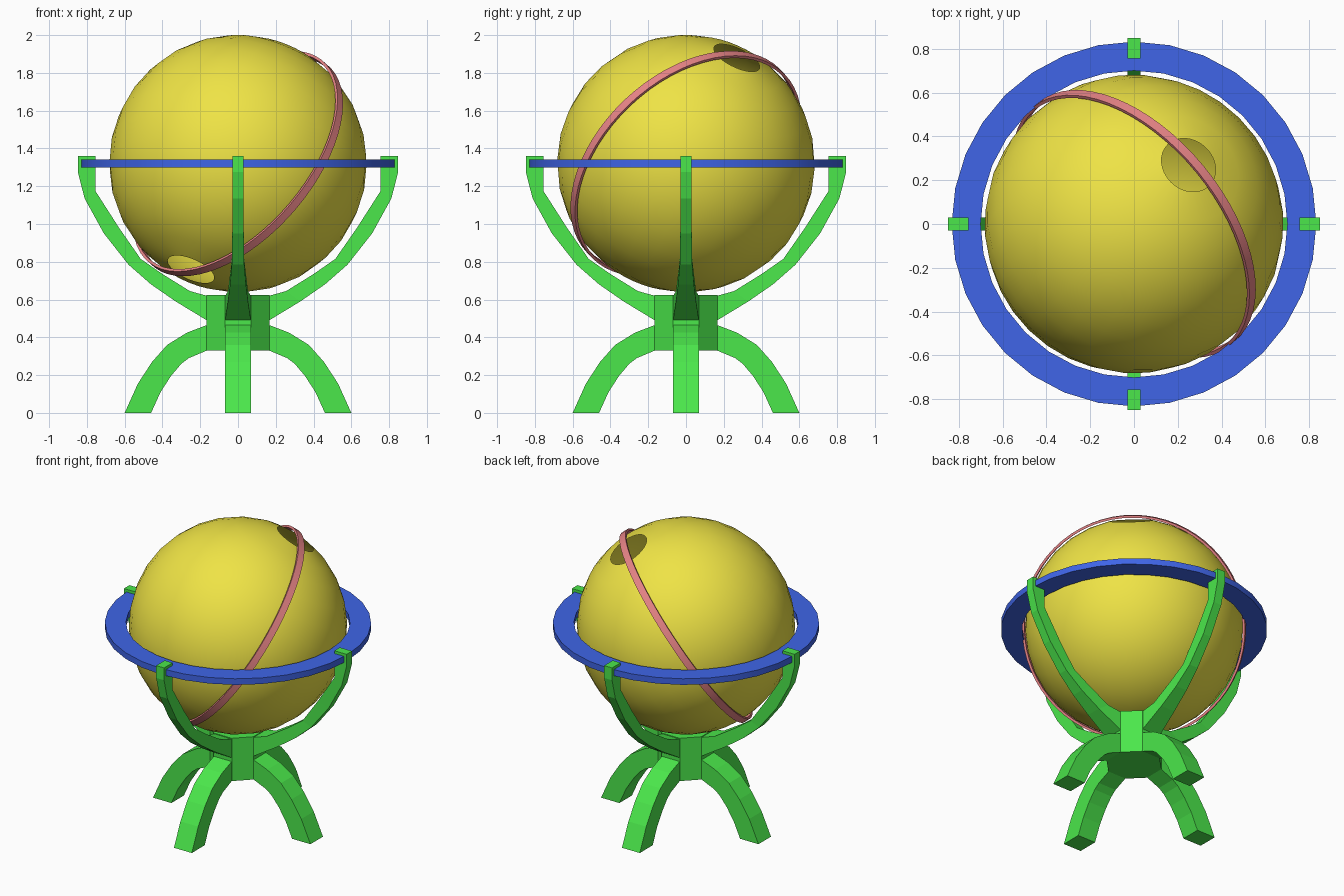
import bpy, bmesh, math
from mathutils import Vector, Matrix

if "Cube" in bpy.data.objects:
    bpy.data.objects.remove(bpy.data.objects["Cube"])

CENTRE = Vector((0, 0, 1.32))
AXIS = Vector((0.25, 0.27, 0.562)).normalized()


def material(name, rgb):
    m = bpy.data.materials.new(name)
    m.diffuse_color = (*rgb, 1)
    m.use_nodes = True
    m.node_tree.nodes["Principled BSDF"].inputs["Base Color"].default_value = m.diffuse_color
    return m


GREEN = material("green", (0.07, 0.80, 0.07))
BLUE = material("blue", (0.05, 0.13, 0.80))
RED = material("red", (0.80, 0.23, 0.24))
YELLOW = material("yellow", (0.86, 0.77, 0.06))


def finish(name, bm, mat, smooth=None, fix=True):
    if fix:
        bmesh.ops.recalc_face_normals(bm, faces=bm.faces)
    me = bpy.data.meshes.new(name)
    bm.to_mesh(me)
    bm.free()
    me.materials.append(mat)
    ob = bpy.data.objects.new(name, me)
    bpy.context.collection.objects.link(ob)
    if smooth:
        bpy.ops.object.select_all(action='DESELECT')
        bpy.context.view_layer.objects.active = ob
        ob.select_set(True)
        bpy.ops.object.shade_smooth_by_angle(angle=math.radians(smooth))
    return ob


def sweep(bm, sections, closed=False):
    """Join four-point sections into a bar, capped unless closed."""
    rows = [[bm.verts.new(p) for p in s] for s in sections]
    pairs = list(zip(rows, rows[1:]))
    if closed:
        pairs.append((rows[-1], rows[0]))
    else:
        bm.faces.new(rows[0])
        bm.faces.new(rows[-1])
    for a, b in pairs:
        for i in range(4):
            j = (i + 1) % 4
            bm.faces.new((a[i], a[j], b[j], b[i]))


def band(name, inner, outer, height, segs, normal, mat, smooth=None):
    """Flat-sided ring around the globe centre."""
    bm = bmesh.new()
    h = height / 2
    prof = [(inner, -h), (outer, -h), (outer, h), (inner, h)]
    angles = [2 * math.pi * k / segs for k in range(segs)]
    sweep(bm, [[(r * math.cos(a), r * math.sin(a), z) for r, z in prof] for a in angles], True)
    rot = Vector((0, 0, 1)).rotation_difference(normal).to_matrix().to_4x4()
    bm.transform(Matrix.Translation(CENTRE) @ rot)
    return finish(name, bm, mat, smooth)


def limbs(name, stations):
    """Four copies of a bar; stations are (outer x, z, inner x, z, half width)."""
    secs = [[(ox, -w, oz), (ox, w, oz), (ix, w, iz), (ix, -w, iz)]
            for ox, oz, ix, iz, w in stations]
    for k, side in enumerate(("right", "back", "left", "front")):
        bm = bmesh.new()
        sweep(bm, secs)
        bm.transform(Matrix.Rotation(k * math.pi / 2, 4, 'Z'))
        finish(f"{side}_{name}", bm, GREEN)


# Tilted hollow globe, open at both poles
bm = bmesh.new()
bmesh.ops.create_uvsphere(bm, u_segments=32, v_segments=16, radius=0.682)
poles = [v for v in bm.verts if abs(v.co.z) > 0.68]
bmesh.ops.delete(bm, geom=poles, context='VERTS')
tilt = Vector((0, 0, 1)).rotation_difference(AXIS).to_matrix().to_4x4()
bm.transform(Matrix.Translation(CENTRE) @ tilt)
finish("globe", bm, YELLOW, 40, fix=False)

# Thin meridian band through the poles, and the level horizon ring
band("meridian_band", 0.69, 0.705, 0.045, 64, Vector((0.64, 0.525, -0.56)), RED, 30)
horizon = band("horizon_ring", 0.70, 0.832, 0.042, 32, Vector((0, 0, 1)), BLUE, 30)

# Octagonal hub
bm = bmesh.new()
bmesh.ops.create_cone(bm, cap_ends=True, segments=8, radius1=0.166 / math.cos(math.pi / 8),
                      radius2=0.166 / math.cos(math.pi / 8), depth=0.295)
# turn so that flats face the four limbs
flat = max((f for f in bm.faces if abs(f.normal.z) < 0.5), key=lambda f: f.normal.x)
turn = -math.atan2(flat.normal.y, flat.normal.x)
bm.transform(Matrix.Translation((0, 0, 0.4775)) @ Matrix.Rotation(turn, 4, 'Z'))
finish("hub", bm, GREEN)

# Curved arms holding the horizon ring
limbs("arm", [
    (0.165, 0.49, 0.165, 0.62, 0.068),
    (0.33, 0.59, 0.255, 0.645, 0.053),
    (0.46, 0.68, 0.40, 0.735, 0.042),
    (0.58, 0.785, 0.515, 0.815, 0.033),
    (0.71, 0.95, 0.63, 0.98, 0.03),
    (0.812, 1.135, 0.755, 1.175, 0.03),
    (0.848, 1.275, 0.755, 1.275, 0.03),
    (0.848, 1.36, 0.755, 1.36, 0.03),
])

# Curved feet
limbs("leg", [
    (0.165, 0.465, 0.165, 0.33, 0.068),
    (0.27, 0.425, 0.26, 0.29, 0.068),
    (0.375, 0.36, 0.30, 0.26, 0.068),
    (0.455, 0.27, 0.355, 0.195, 0.068),
    (0.53, 0.155, 0.41, 0.11, 0.068),
    (0.60, 0.0, 0.46, 0.0, 0.068),
])
